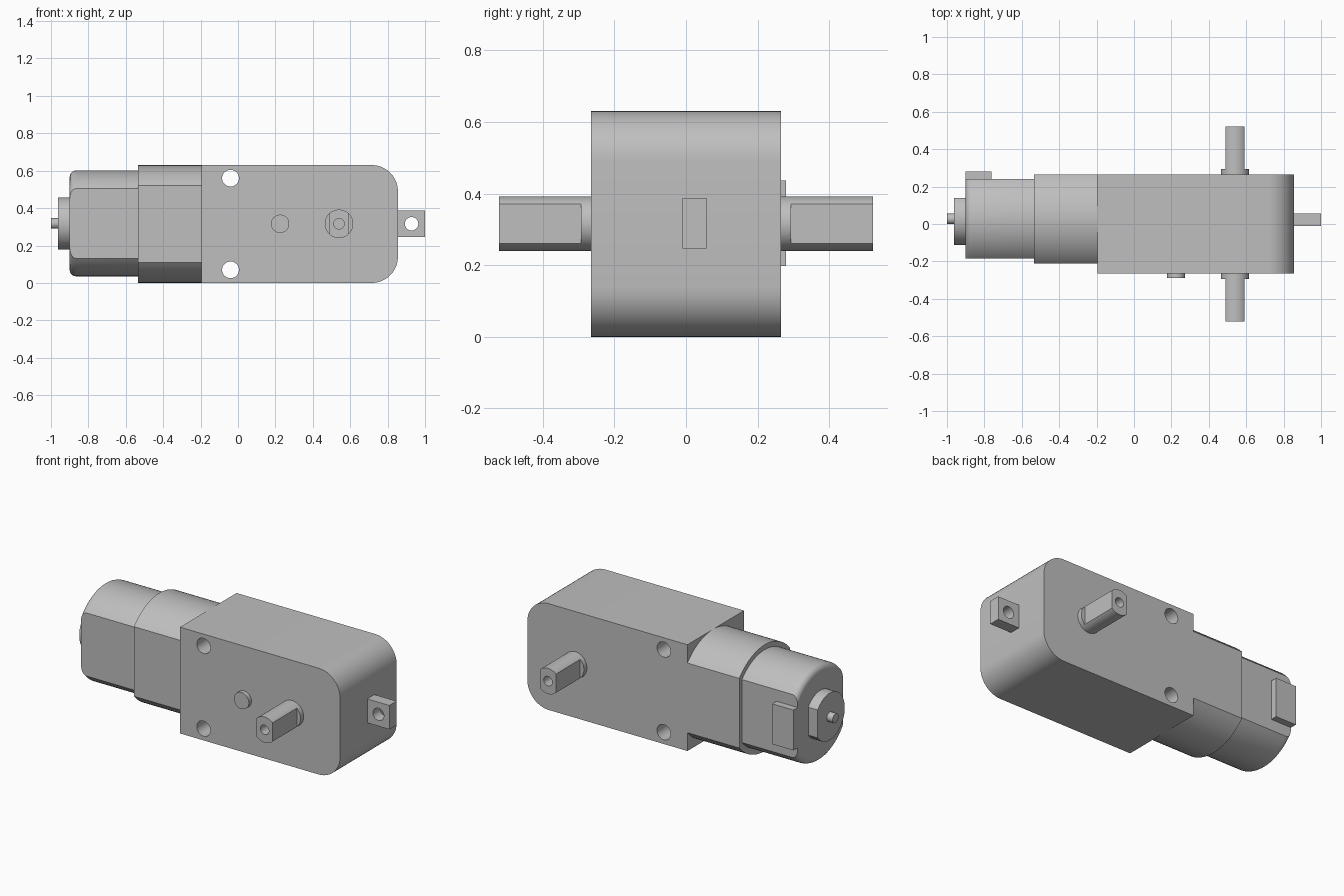
import bpy, bmesh
from math import acos, asin, cos, sin, pi, radians

cube = bpy.data.objects.get("Cube")
if cube:
    bpy.data.objects.remove(cube, do_unlink=True)

GREY = (0.52, 0.52, 0.52, 1.0)
mat = bpy.data.materials.new("plain grey")
mat.use_nodes = True
mat.diffuse_color = GREY
mat.node_tree.nodes["Principled BSDF"].inputs["Base Color"].default_value = GREY

MID_Z = 0.316     # height of all shafts
MOTOR_Y = 0.027   # depth of the motor axis


def arc(cu, cv, r, a0, a1, n):
    return [(cu + r * cos(a0 + (a1 - a0) * i / n),
             cv + r * sin(a0 + (a1 - a0) * i / n)) for i in range(n + 1)]


def circle(cu, cv, r, n=48):
    return arc(cu, cv, r, 0, 2 * pi, n)[:-1]


def double_flat(cu, cv, r, h):
    """Circle with flats at u = cu +/- h."""
    a = acos(h / r)
    return arc(cu, cv, r, a, pi - a, 24) + arc(cu, cv, r, pi + a, 2 * pi - a, 24)


def rect(u0, u1, v0, v1):
    return [(u0, v0), (u1, v0), (u1, v1), (u0, v1)]


def loft(name, axis, sections):
    """Join equal-sized profiles placed along x (u=y, v=z) or y (u=x, v=z)."""
    bm = bmesh.new()
    rings = []
    for t, profile in sections:
        rings.append([bm.verts.new((t, u, v) if axis == "x" else (u, t, v))
                      for u, v in profile])
    n = len(rings[0])
    for a, b in zip(rings, rings[1:]):
        for i in range(n):
            j = (i + 1) % n
            bm.faces.new((a[i], a[j], b[j], b[i]))
    bm.faces.new(rings[0])
    bm.faces.new(rings[-1])
    bmesh.ops.recalc_face_normals(bm, faces=bm.faces[:])
    mesh = bpy.data.meshes.new(name)
    bm.to_mesh(mesh)
    bm.free()
    mesh.materials.append(mat)
    obj = bpy.data.objects.new(name, mesh)
    bpy.context.collection.objects.link(obj)
    return obj


def prism(name, axis, t0, t1, profile):
    return loft(name, axis, [(t0, profile), (t1, profile)])


def drill(obj, x, z, r, y0, y1):
    """Cut a round hole along y."""
    cutter = prism("hole_cutter", "y", y0, y1, circle(x, z, r, 32))
    cutter.hide_render = True
    mod = obj.modifiers.new("hole", "BOOLEAN")
    mod.operation = "DIFFERENCE"
    mod.solver = "EXACT"
    mod.object = cutter
    bpy.context.view_layer.objects.active = obj
    bpy.ops.object.modifier_apply(modifier=mod.name)
    bpy.data.objects.remove(cutter, do_unlink=True)


parts = []

# Gearbox case, rounded at the far end, with two mounting holes
R = 0.14
outline = ([(-0.195, 0.63), (-0.195, 0)]
           + arc(0.855 - R, R, R, -pi / 2, 0, 12)
           + arc(0.855 - R, 0.63 - R, R, 0, pi / 2, 12))
case = prism("gearbox_case", "y", -0.265, 0.265, outline)
for z in (0.07, 0.56):
    drill(case, -0.04, z, 0.045, -0.4, 0.4)
parts.append(case)

# Motor sleeve joined to the case
parts.append(prism("motor_sleeve", "x", -0.535, -0.195,
                   double_flat(MOTOR_Y, 0.315, 0.315, 0.238)))

# Motor can with a rounded rear rim
F = 0.035
can = [(-0.53, double_flat(MOTOR_Y, MID_Z + 0.002, 0.283, 0.2125))]
for i in range(7):
    a = i / 6 * pi / 2
    can.append((-0.9 + F - F * sin(a),
                double_flat(MOTOR_Y, MID_Z + 0.002, 0.283 - F + F * cos(a), 0.2125)))
parts.append(loft("motor_can", "x", can))

# Rear bearing boss, flat on the back, and motor shaft tip
a = acos((0.14 - MOTOR_Y) / 0.14)
parts.append(prism("rear_boss", "x", -0.962, -0.895,
                   arc(MOTOR_Y, MID_Z + 0.002, 0.14, a, 2 * pi - a, 40)))
parts.append(prism("motor_shaft_tip", "x", -1.0, -0.96,
                   circle(MOTOR_Y, MID_Z + 0.002, 0.028, 32)))

# Terminal block on the back of the motor
parts.append(prism("terminal_block", "y", 0.2, 0.28, rect(-0.9, -0.762, 0.198, 0.437)))

# Output shafts: round shoulder, then a twin-flat end with a screw hole
for side, label in ((-1, "front"), (1, "back")):
    parts.append(prism(label + "_shaft_shoulder", "y", side * 0.255, side * 0.294,
                       circle(0.54, MID_Z, 0.076)))
    shaft = prism(label + "_output_shaft", "y", side * 0.28, side * 0.522,
                  double_flat(0.54, MID_Z, 0.076, 0.052))
    drill(shaft, 0.54, MID_Z, 0.028, side * 0.4, side * 0.6)
    parts.append(shaft)

# Locating pin on the front face
parts.append(prism("locating_pin", "y", -0.29, -0.255, circle(0.225, MID_Z, 0.049)))

# End lug with a cross hole
lug = prism("end_lug", "y", -0.01, 0.057, rect(0.85, 1.0, 0.246, 0.388))
drill(lug, 0.928, MID_Z, 0.036, -0.1, 0.2)
parts.append(lug)

# Smooth the round surfaces, keep hard edges
bpy.ops.object.select_all(action="DESELECT")
for obj in parts:
    obj.select_set(True)
bpy.context.view_layer.objects.active = parts[0]
bpy.ops.object.shade_smooth_by_angle(angle=radians(25))
